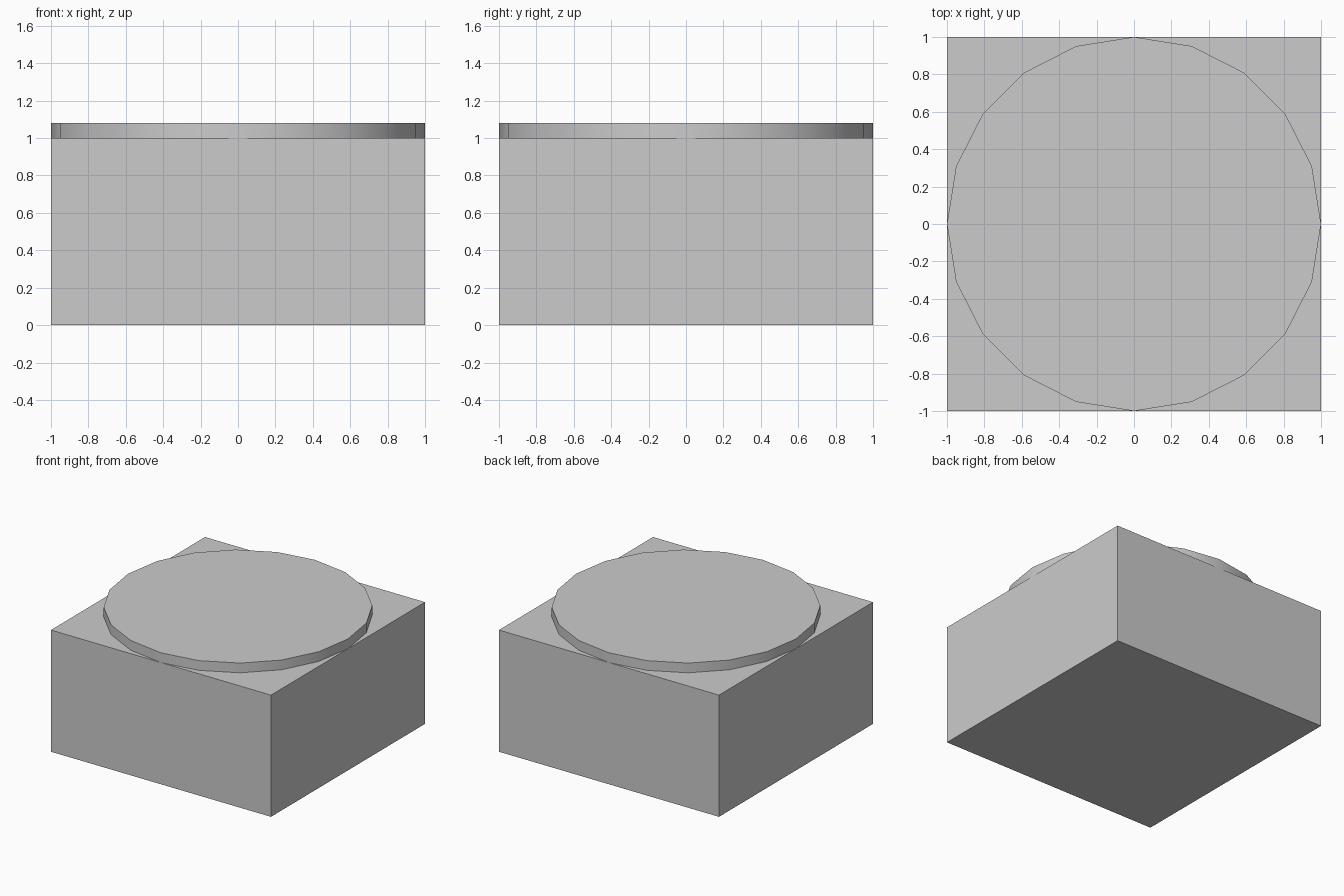
import bpy
import math

if "Cube" in bpy.data.objects:
    bpy.data.objects.remove(bpy.data.objects["Cube"])

# Square base block
bpy.ops.mesh.primitive_cube_add(size=1, location=(0, 0, 0.5))
base = bpy.context.object
base.name = "base_block"
base.scale = (2, 2, 1)
bpy.ops.object.transform_apply(location=False, rotation=False, scale=True)

# Thin 20-sided disc on top, softly shaded around its rim
bpy.ops.mesh.primitive_cylinder_add(vertices=20, radius=1, depth=0.08, location=(0, 0, 1.04))
disc = bpy.context.object
disc.name = "top_disc"
bpy.ops.object.shade_smooth_by_angle(angle=math.radians(30))
